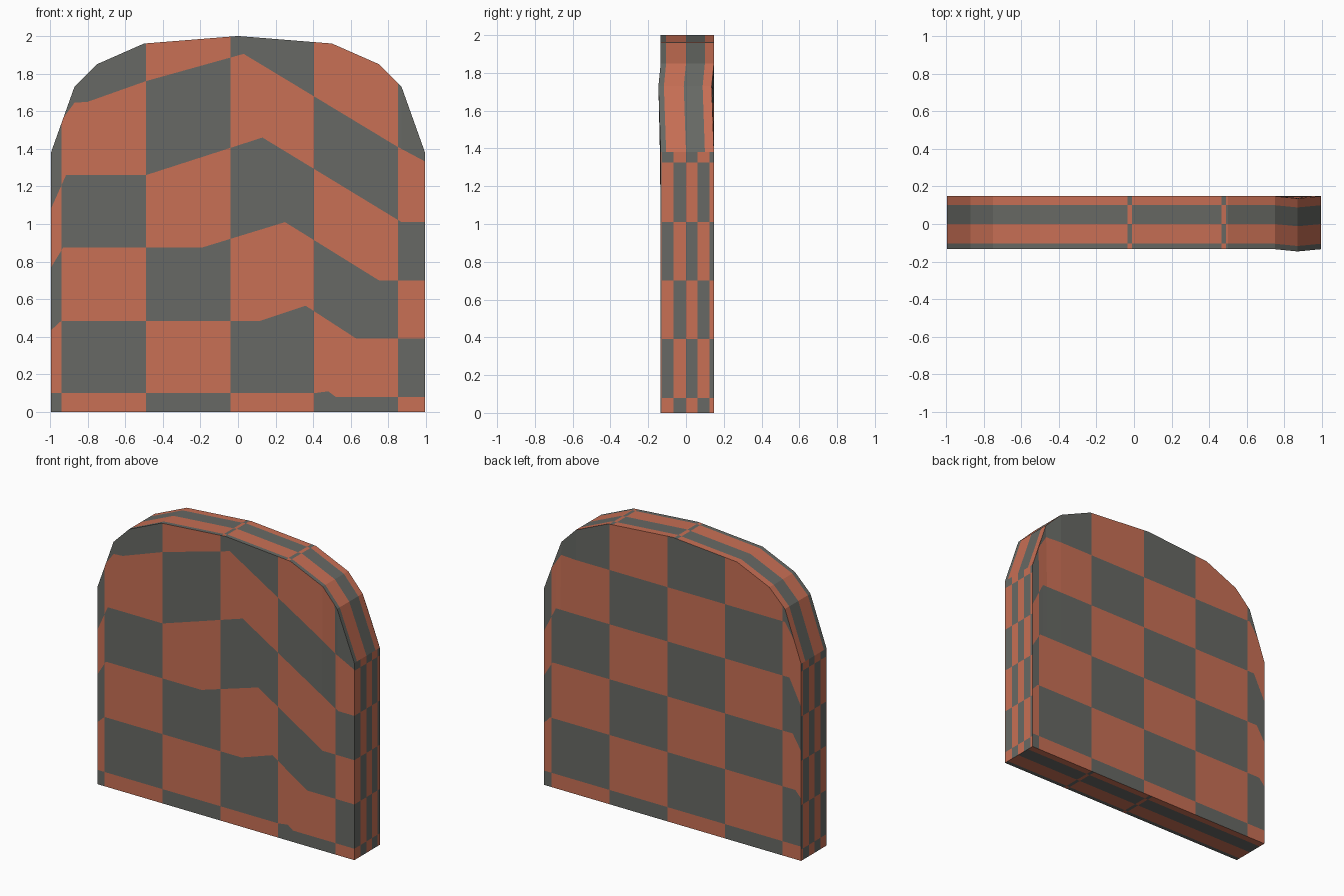
import bpy
from mathutils import Vector

if "Cube" in bpy.data.objects:
    bpy.data.objects.remove(bpy.data.objects["Cube"])

W, YF, YB = 0.995, -0.134, 0.148
HALF = [(0, 2.0), (0.5, 1.96), (0.75, 1.85), (0.87, 1.73), (W, 1.38)]
ARCH = [(-x, z) for x, z in HALF[:0:-1]] + HALF
OUTLINE = [(-W, 0), *ARCH, (W, 0)]


def material(name, colour):
    m = bpy.data.materials.new(name)
    m.diffuse_color = (*colour, 1)
    m.use_nodes = True
    m.node_tree.nodes["Principled BSDF"].inputs["Base Color"].default_value = m.diffuse_color
    return m


MATS = [material("warm terracotta", (0.578, 0.160, 0.090)),
        material("slate grey", (0.136, 0.141, 0.128))]


def lerp_line(line, x):
    """Height of a polyline at x."""
    for (x0, z0), (x1, z1) in zip(line, line[1:]):
        if x <= x1 + 1e-9:
            return z0 + (z1 - z0) * (x - x0) / (x1 - x0)
    return line[-1][1]


def clip(poly, f):
    """Keep the part of a 2D polygon where the linear function f >= 0."""
    out = []
    for p, q in zip(poly, poly[1:] + poly[:1]):
        a, b = f(p), f(q)
        if a >= 0:
            out.append(p)
        if (a > 0 > b) or (a < 0 < b):
            t = a / (a - b)
            out.append((p[0] + (q[0] - p[0]) * t, p[1] + (q[1] - p[1]) * t))
    return out


def dent(x, y, z):
    """Slight forward bend of the right shoulder."""
    tent = max(0, min((x - 0.75) / 0.12, (W - x) / (W - 0.87)))
    return Vector((x, y - 0.012 * tent * max(0, min(1, (z - 1.2) / 0.53)), z))


def make(name, pieces):
    """Mesh from (points, colour index) pieces, all facing outward."""
    verts, faces, cols = [], [], []
    for pts, col in pieces:
        n = Vector()
        for p, q in zip(pts, pts[1:] + pts[:1]):
            n += p.cross(q)
        if n.length < 1e-7:
            continue
        mid = sum(pts, Vector()) / len(pts) - Vector((0, 0, 1))
        if n.dot(mid) < 0:
            pts = pts[::-1]
        faces.append(range(len(verts), len(verts) + len(pts)))
        verts += pts
        cols.append(col)
    me = bpy.data.meshes.new(name)
    me.from_pydata(verts, [], [list(f) for f in faces])
    for m in MATS:
        me.materials.append(m)
    for p, c in zip(me.polygons, cols):
        p.material_index = c
    bpy.context.collection.objects.link(bpy.data.objects.new(name, me))


COLS = [-0.94, -0.49, -0.04, 0.405, 0.85]


def checker_panel(rows, sign, y):
    """Large checkered face: columns at COLS, rows between bent lines."""
    lines = [[(-1, 0), (1, 0)], *rows, [(-1, 2.5), (1, 2.5)]]
    xs = sorted({-W, W, *COLS, 0.75, 0.87, -0.75, -0.87}
                | {p[0] for r in rows for p in r if abs(p[0]) < W})
    outline = [(sign * x, z) for x, z in OUTLINE]
    for a, b in zip(xs, xs[1:]):
        col = sum(a >= c - 1e-6 for c in COLS)
        strip = clip(clip(outline, lambda p: p[0] - a), lambda p: b - p[0])
        for row, (lo, hi) in enumerate(zip(lines, lines[1:])):
            l0, l1, h0, h1 = (lerp_line(g, x) for g in (lo, hi) for x in (a, b))
            cell = clip(strip, lambda p: p[1] - l0 - (l1 - l0) * (p[0] - a) / (b - a))
            cell = clip(cell, lambda p: h0 + (h1 - h0) * (p[0] - a) / (b - a) - p[1])
            if len(cell) > 2:
                yield ([dent(sign * x, y, z) for x, z in cell],
                       int((col + row) % 2 == 0))


# front face: rows bend down towards the right
FRONT = [
    [(-1, .1), (.405, .1), (.48, .11), (.52, .08), (1, .08)],
    [(-1, .43), (-.94, .485), (.12, .485), (.36, .565), (.63, .39), (1, .39)],
    [(-1, .76), (-.93, .875), (-.19, .875), (.25, 1.01), (.75, .7), (1, .7)],
    [(-1, 1.07), (-.915, 1.26), (-.49, 1.26), (.13, 1.46), (.87, 1.01), (1, 1.01)],
    [(-1, 1.44), (-.94, 1.55), (-.87, 1.645), (-.8, 1.65), (-.49, 1.76), (.03, 1.905),
     (.85, 1.41), (1, 1.33)],
]
make("front_face", checker_panel(FRONT, 1, YF))

# back face: level rows that drop at both edges
BACK = [[(-1, lo), (-e, z), (e, z), (1, lo)] for lo, e, z in
        [(.1, .98, .1), (.43, .95, .485), (.76, .93, .875),
         (1.07, .905, 1.26), (1.44, .87, 1.64)]]
make("back_face", checker_panel(BACK, -1, YB))


# upright side edges: small checks
def side_edge(x):
    ys = [YF, -.13, -.065, 0, .06, .125, YB]
    zs = [0, .08, .39, .7, 1.01, 1.325, 1.38]
    for i, (a, b) in enumerate(zip(ys, ys[1:])):
        for j, (c, d) in enumerate(zip(zs, zs[1:])):
            yield ([Vector((x, y, z)) for y, z in ((a, c), (b, c), (b, d), (a, d))],
                   int((i + j) % 2 == 0))


make("right_edge", side_edge(W))
make("left_edge", side_edge(-W))


# arched top and flat base: long stripes with two narrow swapped bands
def striped_edge(line):
    bands = [(-.035, -.01), (.465, .49)]
    xs = sorted({x for x, _ in ARCH} | {x for band in bands for x in band})
    ys = [YF, -.105, 0, .1, YB]
    for a, b in zip(xs, xs[1:]):
        swap = any(s - 1e-6 <= a and b <= e + 1e-6 for s, e in bands)
        for i, (c, d) in enumerate(zip(ys, ys[1:])):
            yield ([dent(x, y, lerp_line(line, x))
                    for x, y in ((a, c), (b, c), (b, d), (a, d))],
                   int((i + swap) % 2 == 0))


make("arched_top", striped_edge(ARCH))
make("base", striped_edge([(-W, 0), (W, 0)]))
